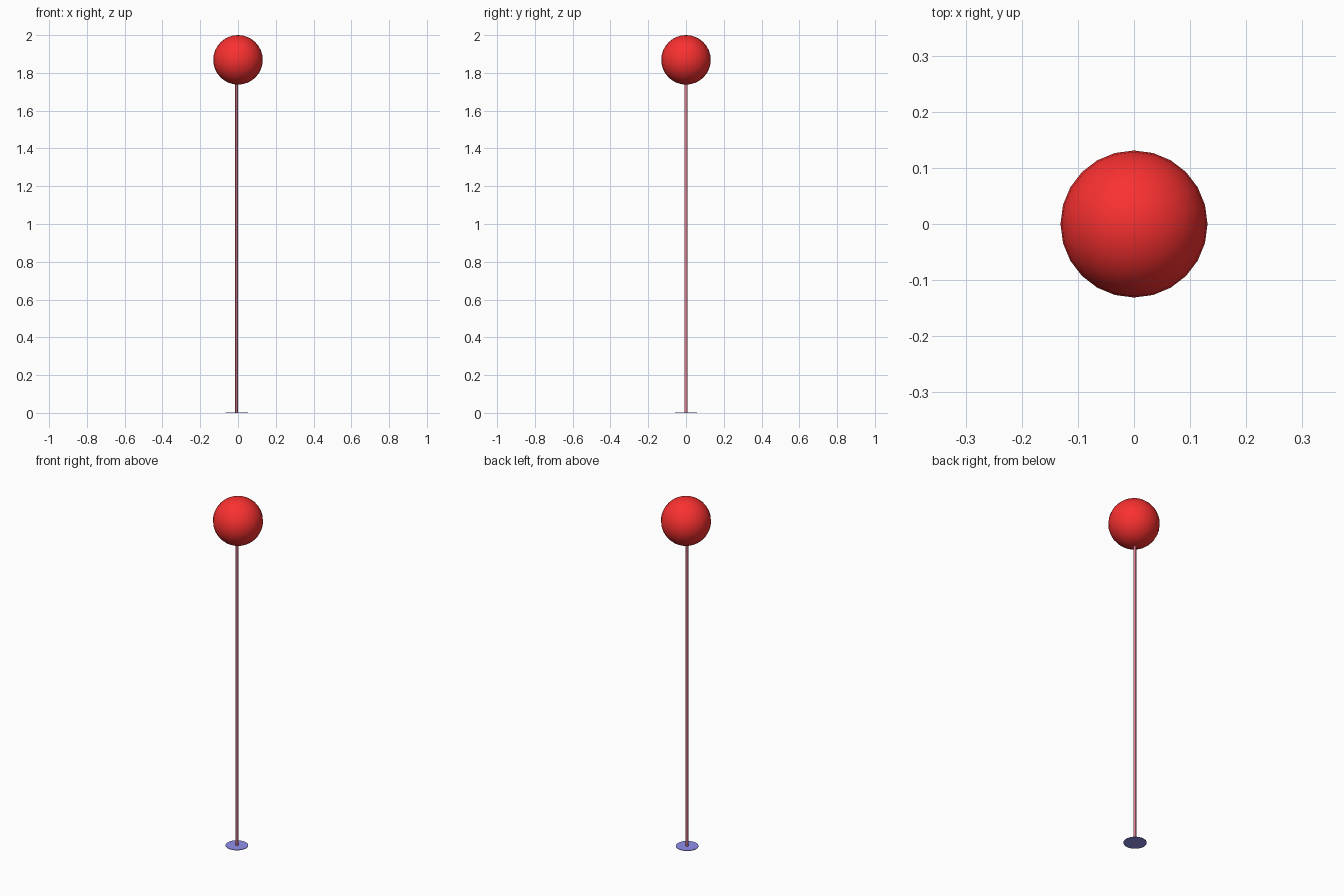
import bpy

if "Cube" in bpy.data.objects:
    bpy.data.objects.remove(bpy.data.objects["Cube"])

POLE_X = -0.007  # pole and base sit slightly left of the ball


def paint(obj, name, rgb):
    mat = bpy.data.materials.new(name)
    mat.diffuse_color = (*rgb, 1)
    mat.use_nodes = True
    mat.node_tree.nodes["Principled BSDF"].inputs["Base Color"].default_value = mat.diffuse_color
    obj.data.materials.append(mat)


def finish(name, color_name, rgb, smooth=True):
    obj = bpy.context.object
    obj.name = name
    paint(obj, color_name, rgb)
    if smooth:
        bpy.ops.object.shade_smooth_by_angle()
    return obj


# Ball on top
bpy.ops.mesh.primitive_uv_sphere_add(segments=24, ring_count=16, radius=0.131,
                                     location=(0, 0, 1.869))
finish("ball", "red", (0.95, 0.03, 0.03))

# Thin pole, ending just inside the ball
bpy.ops.mesh.primitive_cylinder_add(vertices=12, radius=0.008, depth=1.75,
                                    location=(POLE_X, 0, 0.875))
finish("pole", "rose", (0.75, 0.22, 0.3))

# Paper-thin round base
bpy.ops.mesh.primitive_cylinder_add(vertices=32, radius=0.059, depth=0.003,
                                    location=(POLE_X, 0, 0.0015))
finish("base_disc", "blue", (0.28, 0.28, 0.85))
